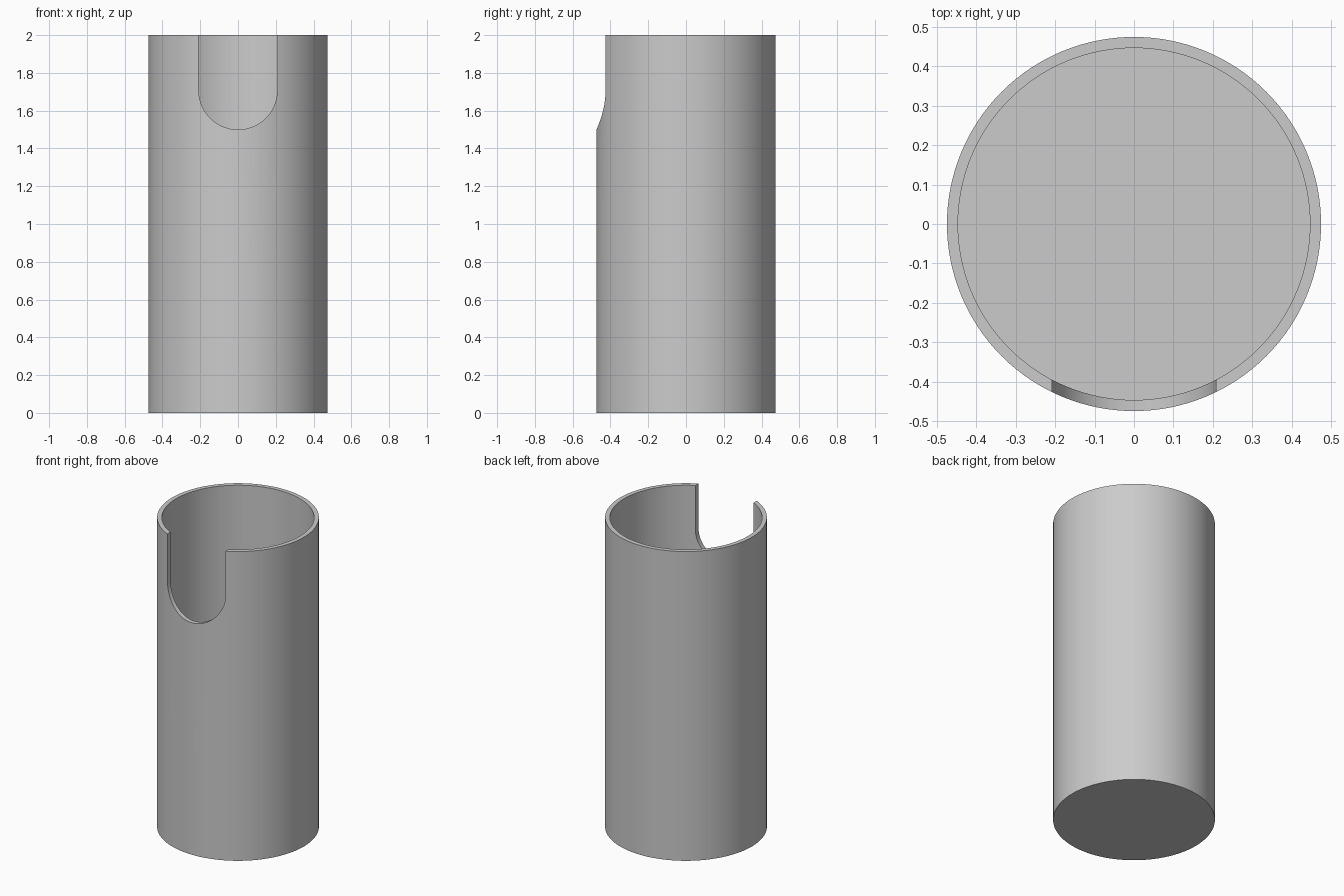
import bpy, bmesh, math
from mathutils import Vector

OUTER, INNER, HEIGHT, FLOOR = 0.474, 0.446, 2.0, 0.03
SLOT_R, SLOT_BOTTOM = 0.208, 1.5
SEGMENTS = 128

cube = bpy.data.objects.get("Cube")
if cube:
    bpy.data.objects.remove(cube, do_unlink=True)

grey = bpy.data.materials.new("plain grey")
grey.use_nodes = True
colour = (0.6, 0.6, 0.6, 1)
grey.diffuse_color = colour
grey.node_tree.nodes["Principled BSDF"].inputs["Base Color"].default_value = colour


def make_object(name, bm):
    bmesh.ops.recalc_face_normals(bm, faces=bm.faces)
    mesh = bpy.data.meshes.new(name)
    bm.to_mesh(mesh)
    bm.free()
    mesh.materials.append(grey)
    obj = bpy.data.objects.new(name, mesh)
    bpy.context.collection.objects.link(obj)
    return obj


# Hollow cup: stacked rings joined into walls, closed by two discs
bm = bmesh.new()
rings = []
for radius, z in ((OUTER, 0), (OUTER, HEIGHT), (INNER, HEIGHT), (INNER, FLOOR)):
    angles = [math.tau * i / SEGMENTS for i in range(SEGMENTS)]
    rings.append([bm.verts.new((radius * math.cos(a), radius * math.sin(a), z)) for a in angles])
for low, high in zip(rings, rings[1:]):
    for i in range(SEGMENTS):
        j = (i + 1) % SEGMENTS
        bm.faces.new((low[i], low[j], high[j], high[i]))
bm.faces.new(rings[0])
bm.faces.new(rings[-1])
cup = make_object("cup", bm)

# Cutter for the round-bottomed slot in the front wall
bm = bmesh.new()
centre_z = SLOT_BOTTOM + SLOT_R
outline = [(-SLOT_R, HEIGHT + 0.2)]
for i in range(49):
    a = math.pi * (1 + i / 48)
    outline.append((SLOT_R * math.cos(a), centre_z + SLOT_R * math.sin(a)))
outline.append((SLOT_R, HEIGHT + 0.2))
face = bm.faces.new([bm.verts.new((x, -0.7, z)) for x, z in outline])
extruded = bmesh.ops.extrude_face_region(bm, geom=[face], use_keep_orig=True)
moved = [v for v in extruded["geom"] if isinstance(v, bmesh.types.BMVert)]
bmesh.ops.translate(bm, verts=moved, vec=Vector((0, 0.5, 0)))
cutter = make_object("slot_cutter", bm)
cutter.hide_render = True

# Cut the slot, then smooth the round walls
slot = cup.modifiers.new("slot", 'BOOLEAN')
slot.operation = 'DIFFERENCE'
slot.solver = 'EXACT'
slot.object = cutter
bpy.ops.object.select_all(action='DESELECT')
cup.select_set(True)
bpy.context.view_layer.objects.active = cup
bpy.ops.object.modifier_apply(modifier=slot.name)
bpy.data.objects.remove(cutter, do_unlink=True)
bpy.ops.object.shade_smooth_by_angle(angle=math.radians(30))
